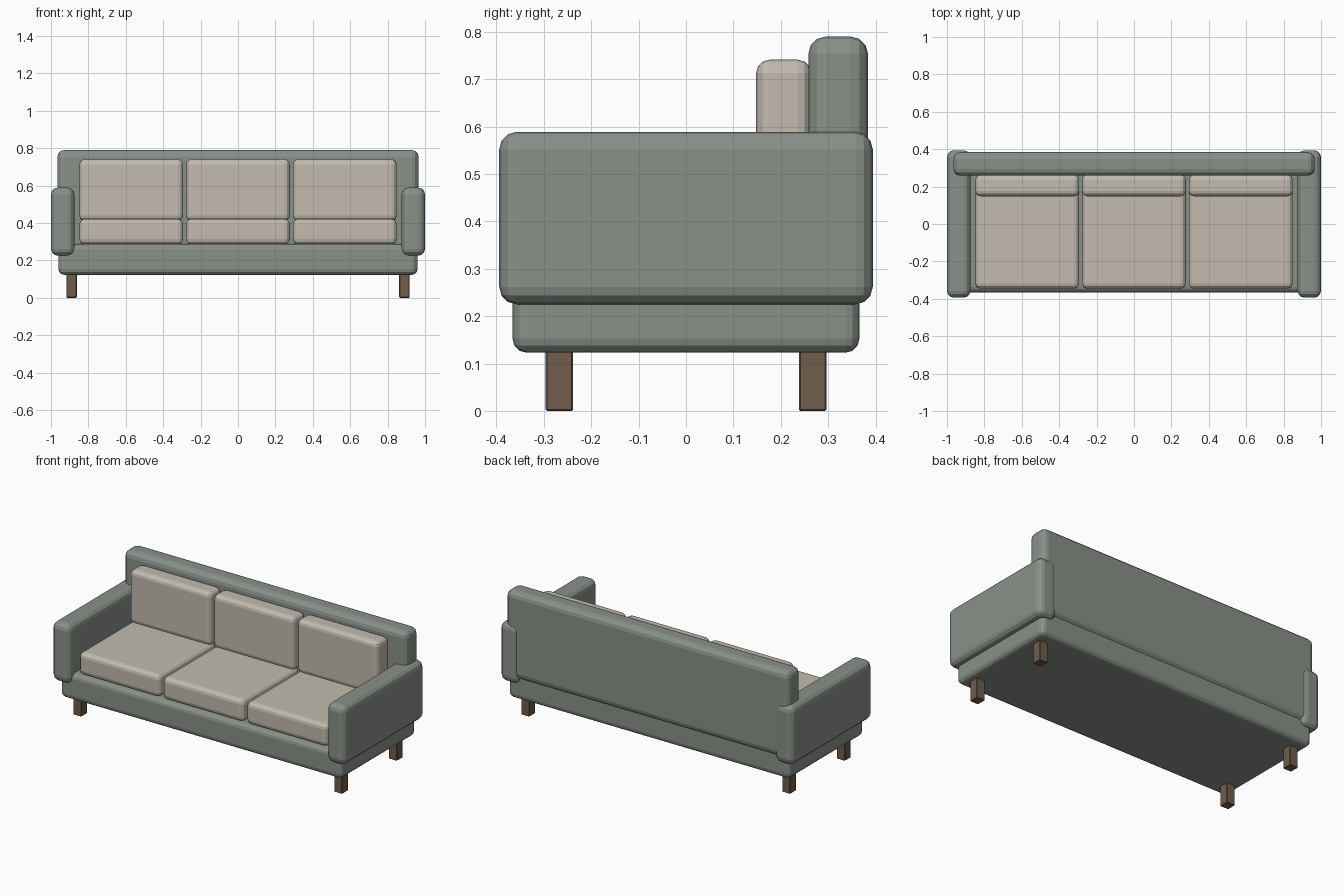
import bpy
import bmesh

if "Cube" in bpy.data.objects:
    bpy.data.objects.remove(bpy.data.objects["Cube"])


def material(name, rgb):
    m = bpy.data.materials.new(name)
    m.diffuse_color = (*rgb, 1)
    m.use_nodes = True
    m.node_tree.nodes["Principled BSDF"].inputs["Base Color"].default_value = m.diffuse_color
    return m


FABRIC = material("green_fabric", (0.25, 0.28, 0.25))
CUSHION = material("cream_cushion", (0.54, 0.50, 0.43))
WOOD = material("dark_wood", (0.16, 0.11, 0.07))


def box(name, x, y, z, mat, bevel, segments=3):
    """Rounded box from (min, max) ranges on each axis."""
    bm = bmesh.new()
    bmesh.ops.create_cube(bm, size=1)
    for v in bm.verts:
        v.co = [r[0] if c < 0 else r[1] for c, r in zip(v.co, (x, y, z))]
    mesh = bpy.data.meshes.new(name)
    bm.to_mesh(mesh)
    bm.free()
    mesh.materials.append(mat)
    ob = bpy.data.objects.new(name, mesh)
    bpy.context.collection.objects.link(ob)
    mod = ob.modifiers.new("rounding", 'BEVEL')
    mod.width = bevel
    mod.segments = segments
    return ob


# Upholstered frame
box("base", (-0.96, 0.96), (-0.366, 0.366), (0.123, 0.287), FABRIC, 0.03)
box("backrest", (-0.966, 0.966), (0.258, 0.384), (0.255, 0.79), FABRIC, 0.037)

# Arms and legs on both sides
for side, s in (("left", -1), ("right", 1)):
    box(side + "_arm", sorted((s * 0.875, s * 1.0)), (-0.394, 0.394),
        (0.225, 0.589), FABRIC, 0.037)
    for end, y in (("front", -0.267), ("back", 0.267)):
        box(f"{end}_{side}_leg", (s * 0.89 - 0.028, s * 0.89 + 0.028),
            (y - 0.029, y + 0.029), (0.0, 0.128), WOOD, 0.003, 1)

# Three seat cushions and three back cushions
for i in (-1, 0, 1):
    x = (i * 0.571 - 0.277, i * 0.571 + 0.277)
    box(f"seat_cushion_{i + 2}", x, (-0.346, 0.21), (0.285, 0.421), CUSHION, 0.028)
    box(f"back_cushion_{i + 2}", x, (0.148, 0.264), (0.412, 0.741), CUSHION, 0.028)
